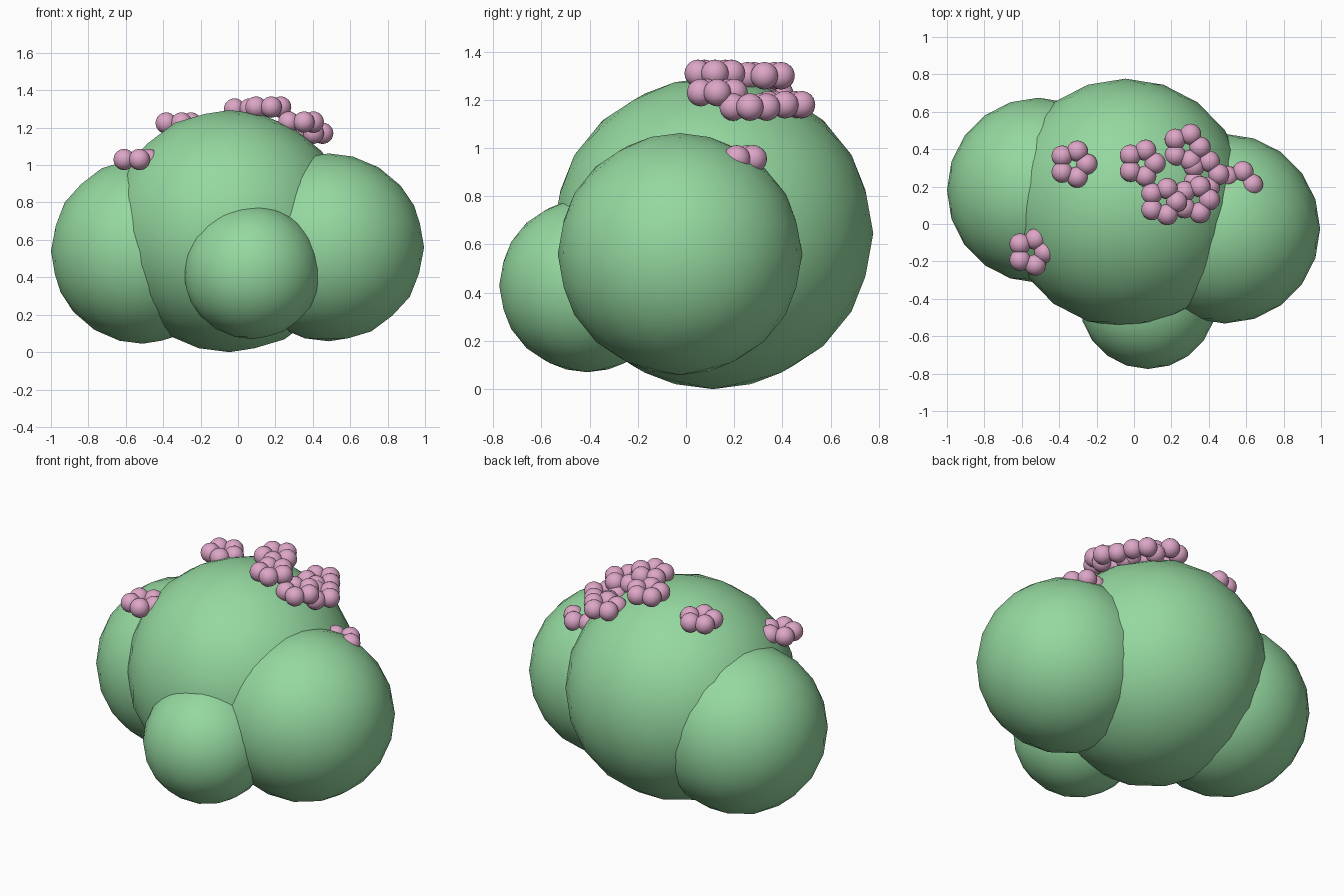
import bpy
import bmesh
from math import cos, sin, tau
from mathutils import Matrix, Vector

cube = bpy.data.objects.get("Cube")
if cube:
    bpy.data.objects.remove(cube, do_unlink=True)


def make_material(name, rgb):
    mat = bpy.data.materials.new(name)
    mat.use_nodes = True
    colour = (*rgb, 1.0)
    mat.diffuse_color = colour
    mat.node_tree.nodes["Principled BSDF"].inputs["Base Color"].default_value = colour
    return mat


leaf_green = make_material("leaf green", (0.30, 0.69, 0.35))
petal_pink = make_material("petal pink", (0.72, 0.38, 0.57))


def make_balls(name, location, balls, mat):
    """One smooth object made of icospheres, each given as (offset, radii)."""
    bm = bmesh.new()
    for offset, radii in balls:
        matrix = Matrix.Translation(offset) @ Matrix.Diagonal((*radii, 1.0))
        bmesh.ops.create_icosphere(bm, subdivisions=3, radius=1.0, matrix=matrix)
    for face in bm.faces:
        face.smooth = True
    mesh = bpy.data.meshes.new(name)
    bm.to_mesh(mesh)
    bm.free()
    mesh.materials.append(mat)
    obj = bpy.data.objects.new(name, mesh)
    obj.location = location
    bpy.context.collection.objects.link(obj)
    return obj


# Foliage: four overlapping rounded clumps
clumps = {
    "main_foliage": ((-0.045, 0.112, 0.647), (0.655, 0.665, 0.647)),
    "right_foliage": ((-0.51, 0.18, 0.54), (0.49, 0.495, 0.495)),
    "left_foliage": ((0.485, -0.025, 0.56), (0.51, 0.507, 0.502)),
    "front_foliage": ((0.075, -0.41, 0.43), (0.367, 0.365, 0.36)),
}
for name, (centre, radii) in clumps.items():
    make_balls(name, centre, [(Vector(), radii)], leaf_green)

# Blossoms: level rings of five round petals
PETALS = 5
RING = 0.073
PETAL_SIZE = (0.057,) * 3
ring = []
for i in range(PETALS):
    angle = tau * i / PETALS
    ring.append((Vector((RING * cos(angle), RING * sin(angle), 0)), PETAL_SIZE))

blossoms = [
    (-0.55, -0.15, 1.03),
    (-0.325, 0.32, 1.225),
    (0.04, 0.325, 1.30),
    (0.155, 0.12, 1.31),
    (0.33, 0.13, 1.23),
    (0.28, 0.41, 1.18),
    (0.38, 0.265, 1.17),
    (0.56, 0.21, 0.955),
]
for number, spot in enumerate(blossoms, 1):
    make_balls(f"blossom_{number}", spot, ring, petal_pink)
